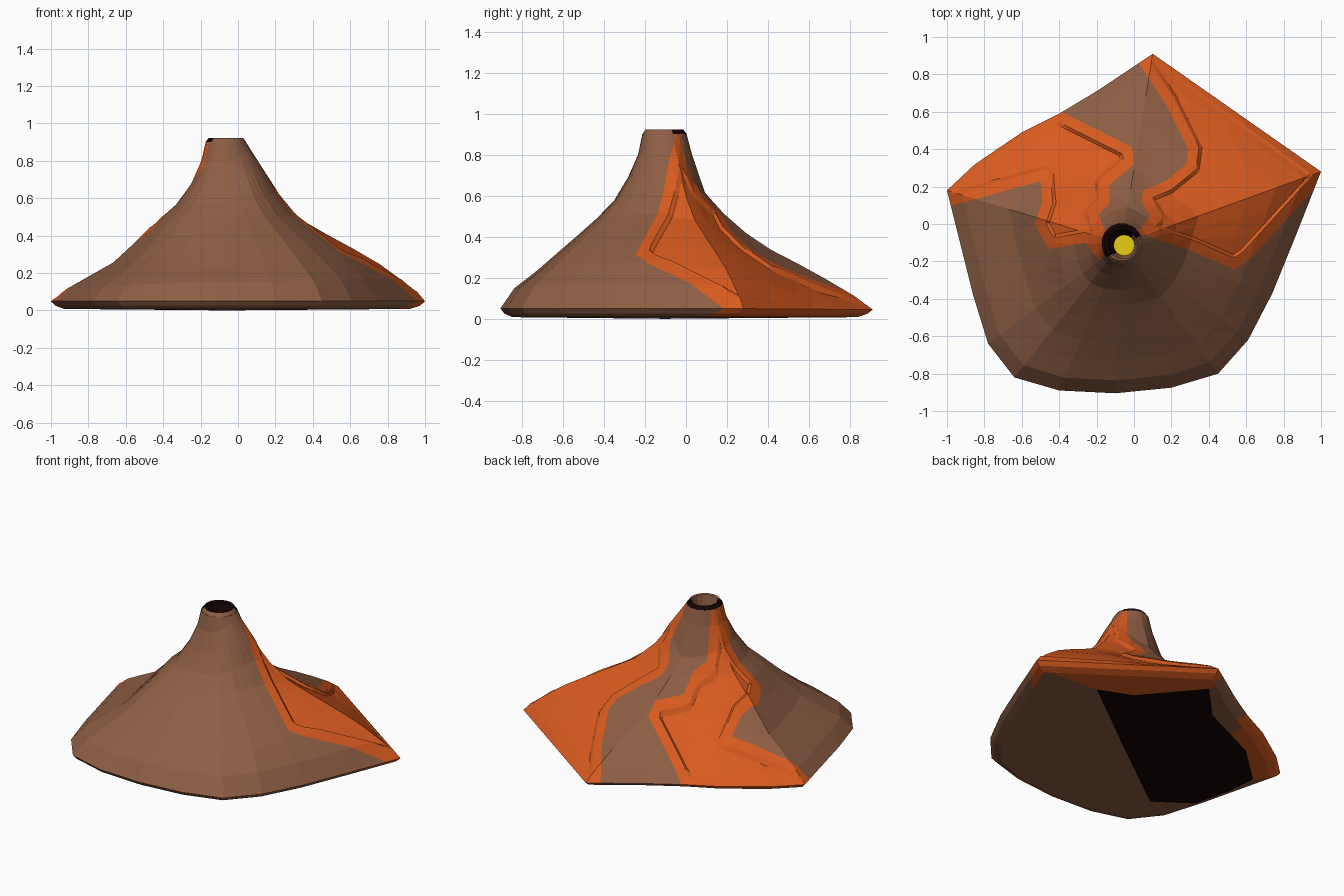
import bpy, bmesh, math
from mathutils import Vector
from mathutils.geometry import intersect_point_line

if "Cube" in bpy.data.objects:
    bpy.data.objects.remove(bpy.data.objects["Cube"])

def material(name, rgb):
    m = bpy.data.materials.new(name)
    m.diffuse_color = (*rgb, 1)
    m.use_nodes = True
    m.node_tree.nodes["Principled BSDF"].inputs["Base Color"].default_value = m.diffuse_color
    return m

ROCK = material("brown rock", (.27, .112, .058))
LAVA = material("orange lava", (.68, .103, .014))
CHAR = material("charred black", (.008, .001, .001))
GLOW = material("yellow magma", (.82, .63, .008))
MATS = [ROCK, LAVA, CHAR, GLOW]

CENTRE = Vector((-.065, -.105))
RIM_R, RIM_Z = .108, .90
# ground outline, counter-clockwise
OUTLINE = [(1, .28), (.1, .91), (-.2, .71), (-.4, .59), (-.6, .49), (-.85, .32), (-1, .18),
           (-.86, -.38), (-.78, -.64), (-.64, -.82), (-.4, -.89), (-.1, -.905), (.2, -.875),
           (.45, -.8), (.61, -.62), (.74, -.37), (.87, -.05)]
# slope heights from rim to ground, for four directions
STEPS = [0, .03, .1, .2, .32, .45, .6, .75, .9, 1]
RIGHT = [.90, .86, .77, .63, .515, .445, .365, .28, .17, .05]
BACK = [.90, .80, .61, .51, .415, .335, .265, .19, .11, .045]
LEFT = [.90, .80, .68, .57, .49, .375, .255, .185, .115, .05]
FRONT = [.90, .80, .69, .575, .49, .41, .32, .23, .15, .05]
SIDES = [RIGHT, BACK, LEFT, FRONT]
# lava flows seen from above
RIGHT_FLOW = [(.0, -.06), (.05, -.055), (.15, -.09), (.3, -.14), (.54, -.245), (.62, -.19),
              (1.04, .27), (.12, .94), (.0, .9), (.17, .64), (.29, .4), (.28, .32), (.17, .23),
              (.05, .18), (.04, .12), (.09, .04), (.03, -.03)]
LEFT_FLOW = [(-.13, -.1), (-.19, .05), (-.13, .11), (-.13, .21), (0, .32), (-.01, .41),
             (-.41, .61), (-.6, .53), (-1.04, .23), (-1.04, .08), (-.5, .23), (-.49, .12),
             (-.53, 0), (-.46, -.135), (-.26, -.1), (-.19, -.19), (-.14, -.15)]
# patches on the underside
CHAR_PATCH = [(.545, .3), (.33, .39), (.03, .74), (-.19, .51), (-.62, .31), (-.875, .075),
              (-.845, -.34), (-.57, -.53)]
UNDER_RIGHT = [(1.06, .26), (.12, .97), (0, .85), (.03, .74), (.33, .39), (.545, .3)]
UNDER_LEFT = [(-1.05, .09), (-.875, .075), (-.62, .31), (-.42, .4), (-.42, .65), (-1.05, .25)]

def edges(poly):
    return [(Vector(poly[i - 1]), Vector(poly[i])) for i in range(len(poly))]

def inside(p, poly):
    hit = False
    for a, b in edges(poly):
        if (a.y > p.y) != (b.y > p.y) and p.x < a.x + (p.y - a.y) / (b.y - a.y) * (b.x - a.x):
            hit = not hit
    return hit

def edge_distance(p, poly):
    p, best = p.to_2d(), 9
    for a, b in edges(poly):
        t = intersect_point_line(p, a, b)[1]
        best = min(best, (p - a - (b - a) * min(1, max(0, t))).length)
    return best

def shrink(poly, d):
    """Mitred inset of a polygon."""
    es = edges(poly)
    sign = 1 if sum(a.x * b.y - b.x * a.y for a, b in es) > 0 else -1
    out = []
    for i in range(len(poly)):
        u = (es[i][1] - es[i][0]).normalized()
        e2 = es[(i + 1) % len(es)]
        v = (e2[1] - e2[0]).normalized()
        n1, n2 = Vector((-u.y, u.x)), Vector((-v.y, v.x))
        m = (n1 + n2) / max(.35, 1 + n1.dot(n2))
        out.append(tuple(Vector(poly[i]) + m * d * sign))
    return out

def cut(bm, poly):
    """Slice faces along each side of a polygon seen from above."""
    for a, b in edges(poly):
        if (b - a).length < 1e-4:
            continue
        lo = (min(a.x, b.x), min(a.y, b.y))
        hi = (max(a.x, b.x), max(a.y, b.y))
        near = [f for f in bm.faces if all(
            min(v.co[k] for v in f.verts) <= hi[k] and max(v.co[k] for v in f.verts) >= lo[k]
            for k in (0, 1))]
        if not near:
            continue
        geom = list({x for f in near for x in (*f.verts, *f.edges)}) + near
        bmesh.ops.bisect_plane(bm, geom=geom, dist=1e-5, plane_co=(a.x, a.y, 0),
                               plane_no=(b.y - a.y, a.x - b.x, 0))

def finish(bm, name):
    me = bpy.data.meshes.new(name)
    bm.to_mesh(me)
    bm.free()
    for m in MATS:
        me.materials.append(m)
    ob = bpy.data.objects.new(name, me)
    bpy.context.collection.objects.link(ob)
    return ob

def bridge(bm, r1, r2):
    n = len(r1)
    return [bm.faces.new((r1[i], r2[i], r2[(i + 1) % n], r1[(i + 1) % n])) for i in range(n)]

# ground points, with every outline edge halved
ground = []
for a, b in edges(OUTLINE):
    n = 4 if (b - a).length > .8 else 2
    ground += [a.lerp(b, j / n) for j in range(n)]

def slope_height(k, ang):
    q = (ang / (math.pi / 2)) % 4
    i = int(q) % 4
    f = q - int(q)
    f = f * f * (3 - 2 * f)
    return SIDES[i][k] * (1 - f) + SIDES[(i + 1) % 4][k] * f

# mountain slopes
bm = bmesh.new()
rings = []
for k, t in enumerate(STEPS):
    ring = []
    for g in ground:
        d = g - CENTRE
        r = RIM_R + (d.length - RIM_R) * t
        p = CENTRE + d.normalized() * r
        ring.append(bm.verts.new((p.x, p.y, slope_height(k, math.atan2(d.y, d.x)))))
    rings.append(ring)
# undercut skirt below the ground outline
for scale, z in ((.975, .025), (.925, .008)):
    foot = [CENTRE + (g - CENTRE) * scale for g in ground]
    rings.append([bm.verts.new((p.x, p.y, z)) for p in foot])
for r1, r2 in zip(rings, rings[1:]):
    bridge(bm, r1, r2)
bmesh.ops.triangulate(bm, faces=bm.faces[:])
# cut the flows, with a border band and a stepped bed
FLOWS = (RIGHT_FLOW, LEFT_FLOW)
for flow in FLOWS:
    for d in (0, .055, .072):
        cut(bm, shrink(flow, d) if d else flow)
for f in bm.faces:
    c = f.calc_center_median()
    f.material_index = int(any(inside(c, flow) for flow in FLOWS))
bmesh.ops.triangulate(bm, faces=bm.faces[:])
for v in bm.verts:
    for flow in FLOWS:
        if v.co.z > .05 and inside(v.co, flow):
            s = min(1, max(0, (edge_distance(v.co, flow) - .055) / .017))
            v.co.z -= .022 * s * min(1, (v.co.z - .05) / .1)
bmesh.ops.dissolve_degenerate(bm, dist=1e-4, edges=bm.edges[:])
finish(bm, "mountain")

# crater: bevelled lip, inner wall and glowing floor
bm = bmesh.new()
loops = []
for r, z, shift in ((RIM_R, RIM_Z, 0), (.092, .922, 0), (.08, .915, .004), (.056, .80, .012)):
    loops.append([bm.verts.new((CENTRE.x + shift + r * math.cos(i * math.tau / 16),
                                CENTRE.y - shift * .7 + r * math.sin(i * math.tau / 16), z))
                  for i in range(16)])
for r1, r2 in zip(loops, loops[1:]):
    for f in bridge(bm, r2, r1):
        c = f.calc_center_median().to_2d() - CENTRE
        f.material_index = 2 if c.dot(Vector((-.6, .8))) > -.01 else 0
bm.faces.new(loops[-1]).material_index = 3
bmesh.ops.recalc_face_normals(bm, faces=bm.faces[:])
if bm.faces[:][-1].normal.z < 0:
    bmesh.ops.reverse_faces(bm, faces=bm.faces[:])
finish(bm, "crater")

# underside
bm = bmesh.new()
mid = bm.verts.new((CENTRE.x, CENTRE.y, 0))
ring = [bm.verts.new((p.x, p.y, .008)) for p in foot]
for i in range(len(ring)):
    bm.faces.new((mid, ring[(i + 1) % len(ring)], ring[i]))
for poly in (CHAR_PATCH, UNDER_RIGHT, UNDER_LEFT):
    cut(bm, poly)
for f in bm.faces:
    c = f.calc_center_median()
    if inside(c, CHAR_PATCH):
        f.material_index = 2
    elif inside(c, UNDER_RIGHT) or inside(c, UNDER_LEFT):
        f.material_index = 1
finish(bm, "underside")
